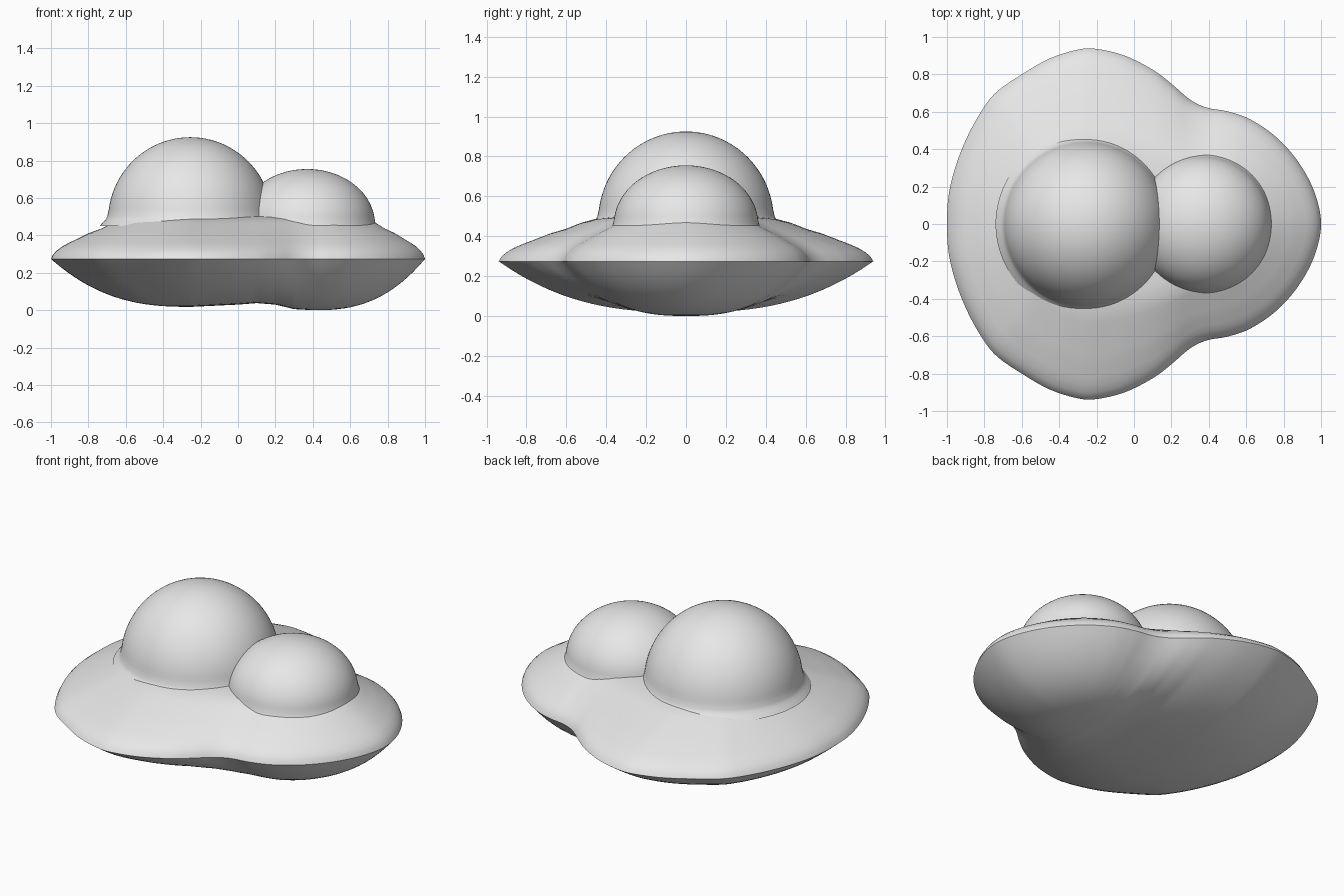
import bpy, bmesh, math
from mathutils import Vector

if "Cube" in bpy.data.objects:
    bpy.data.objects.remove(bpy.data.objects["Cube"])

grey = bpy.data.materials.new("light grey")
grey.diffuse_color = (0.8, 0.8, 0.8, 1)
grey.use_nodes = True
grey.node_tree.nodes["Principled BSDF"].inputs["Base Color"].default_value = grey.diffuse_color


def finish(bm, name, angle):
    bmesh.ops.remove_doubles(bm, verts=bm.verts, dist=0.0003)
    bmesh.ops.recalc_face_normals(bm, faces=bm.faces)
    me = bpy.data.meshes.new(name)
    bm.to_mesh(me)
    bm.free()
    me.materials.append(grey)
    ob = bpy.data.objects.new(name, me)
    bpy.context.collection.objects.link(ob)
    bpy.ops.object.select_all(action='DESELECT')
    ob.select_set(True)
    bpy.context.view_layer.objects.active = ob
    bpy.ops.object.shade_smooth_by_angle(angle=math.radians(angle))
    return ob


def skin(bm, rings):
    # bridge a list of closed vertex rings with quads
    rows = [[bm.verts.new(p) for p in ring] for ring in rings]
    n = len(rows[0])
    for a, b in zip(rows, rows[1:]):
        for i in range(n):
            j = (i + 1) % n
            bm.faces.new((a[i], a[j], b[j], b[i]))


def lerp(table, v):
    for (a, fa), (b, fb) in zip(table, table[1:]):
        if v <= b:
            return fa + (fb - fa) * max(0, (v - a) / (b - a))
    return table[-1][1]


def catmull(pts, steps):
    out = []
    n = len(pts)
    for i in range(n):
        p0, p1, p2, p3 = (pts[(i + k - 1) % n] for k in range(4))
        for s in range(steps):
            t = s / steps
            out.append(0.5 * (2 * p1 + (p2 - p0) * t + (2 * p0 - 5 * p1 + 4 * p2 - p3) * t * t
                              + (3 * p1 - p0 - 3 * p2 + p3) * t ** 3))
    return out


# saucer outline seen from above, mirrored across y = 0
half = [(-1, 0), (-.99, .16), (-.95, .32), (-.885, .48), (-.805, .62), (-.73, .71), (-.6, .80),
        (-.45, .885), (-.3, .932), (-.2, .936), (-.05, .9), (.1, .825), (.2, .75), (.3, .665),
        (.39, .622), (.5, .602), (.62, .56), (.76, .465), (.88, .33), (.965, .17), (1, 0)]
full = half + [(x, -y) for x, y in half[-2:0:-1]]
outline = catmull([Vector(p) for p in full], 6)

# saucer heights: from spine (t = 0) to rim (t = 1)
TOP = [(0, .505), (.3, .502), (.4, .497), (.48, .487), (.56, .467), (.64, .437), (.73, .412),
       (.8, .386), (.87, .361), (.92, .341), (.96, .318), (.985, .298), (1, .274)]
KEEL = [(-.25, .018), (0, .03), (.1, .038), (.2, .03), (.3, .006), (.4, 0)]


def ring(t, upper):
    pts = []
    for p in outline:
        sx = min(max(p.x, -.25), .4)
        keel = lerp(KEEL, sx)
        z = lerp(TOP, t) if upper else keel + (.274 - keel) * t ** 2.6
        pts.append((sx + (p.x - sx) * t, p.y * t, z))
    return pts


bm = bmesh.new()
rings = [ring(t, True) for t, _ in TOP]
rings += [ring(1 - k / 18, False) for k in range(1, 19)]
skin(bm, rings)
finish(bm, "saucer_body", 50)


# domes: half ellipsoids with a flared foot that blends into the saucer
def dome(name, cx, cz, r, rz, foot):
    prof = [(r + dr, cz + dz) for dr, dz in foot]
    prof += [(r * math.cos(a), cz + rz * math.sin(a))
             for a in (math.pi / 2 * k / 24 for k in range(2, 25))]
    bm = bmesh.new()
    n = 96
    skin(bm, [[(cx + q * math.cos(math.tau * i / n), q * math.sin(math.tau * i / n), z)
               for i in range(n)] for q, z in prof])
    finish(bm, name, 80)


dome("large_dome", -.255, .48, .44, .445,
     [(.045, -.03), (.025, -.008), (.012, .006), (.004, .022)])
dome("small_dome", .37, .46, .362, .295,
     [(.04, -.045), (.022, -.028), (.01, -.012), (.003, .005)])
